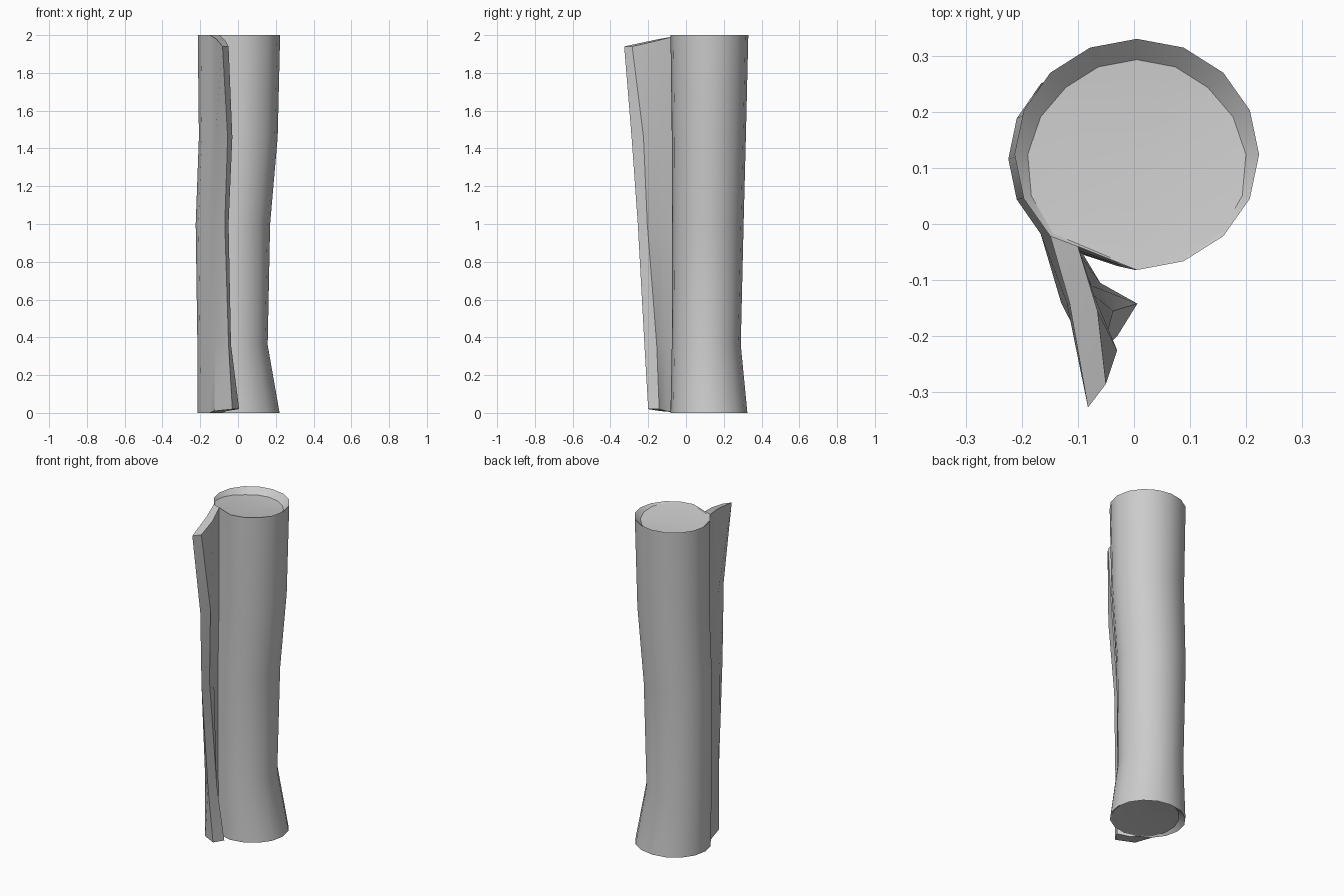
import bpy, bmesh
from math import sin, cos, radians

if "Cube" in bpy.data.objects:
    bpy.data.objects.remove(bpy.data.objects["Cube"])

# cross-sections: z, left, right, front, back, shoulder, flap tip outer, flap tip inner, flap mid, notch
LEVELS = [
    (0.00, -0.215, 0.220, -0.082, 0.325, (-.125, -.140), (-.030, -.200), (.006, -.142), (-.06, -.105), (-.09, -.055)),
    (0.36, -0.215, 0.157, -0.075, 0.290, (-.125, -.140), (-.050, -.220), (-.037, -.155), (-.075, -.11), (-.10, -.05)),
    (1.00, -0.224, 0.170, -0.073, 0.305, (-.130, -.140), (-.070, -.255), (-.050, -.205), (-.08, -.12), (-.105, -.045)),
    (1.46, -0.207, 0.210, -0.075, 0.317, (-.120, -.140), (-.055, -.288), (-.030, -.225), (-.07, -.13), (-.10, -.04)),
    (2.00, -0.213, 0.223, -0.082, 0.330, (-.115, -.140), (-.082, -.327), (-.050, -.285), (-.065, -.155), (-.10, -.04)),
]
ARC = 15                      # points on the round part, 22.5 degrees apart


def section(bm, level):
    z, xl, xr, yf, yb, *flap = level
    cx, cy, rx, ry = (xl + xr) / 2, (yf + yb) / 2, (xr - xl) / 2, (yb - yf) / 2
    ring = []
    for i in range(ARC):
        a = radians(-90 + 22.5 * i)
        ring.append(bm.verts.new((cx + rx * cos(a), cy + ry * sin(a), z)))
    # flap ends stop short of the log ends
    top, end = z > 1.9, z > 1.9 or z < 0.1
    drops = (.02, .06, .06, .03, 0) if top else (-.01, -.02, -.02, -.01, 0)
    for (x, y), d in zip(flap, drops):
        ring.append(bm.verts.new((x, y, z - d if end else z)))
    return ring


# shallow dished end with a sloped lip, deepest at the back
def end_cap(bm, ring, level, sign):
    z, xl, xr, yf, yb = level[:5]
    cx, cy = (xl + xr) / 2, (yf + yb) / 2
    body = ring[:ARC] + [ring[-1]]
    inner = []
    for v in body:
        t = min(1, max(0.06, (v.co.y - yf) / (yb - yf) * 1.2))
        k = 1 - 0.18 * t
        inner.append(bm.verts.new((cx + (v.co.x - cx) * k, cy + (v.co.y - cy) * k, z - sign * 0.035 * t)))
    hub = bm.verts.new((cx, cy, z - sign * 0.035))
    n = len(body)
    for i in range(n):
        j = (i + 1) % n
        bm.faces.new((body[i], body[j], inner[j], inner[i]))
        bm.faces.new((inner[i], inner[j], hub))
    last, s, to, ti, m, nt = ring[ARC - 1:]
    bm.faces.new((last, s, m, nt))
    bm.faces.new((s, to, ti, m))


# log with peeling flap
bm = bmesh.new()
rings = [section(bm, lv) for lv in LEVELS]
for a, b in zip(rings, rings[1:]):
    for i in range(len(a)):
        j = (i + 1) % len(a)
        bm.faces.new((a[i], a[j], b[j], b[i]))
end_cap(bm, rings[0], LEVELS[0], -1)
end_cap(bm, rings[-1], LEVELS[-1], 1)
bmesh.ops.recalc_face_normals(bm, faces=bm.faces)
mesh = bpy.data.meshes.new("peeling_log")
bm.to_mesh(mesh)
bm.free()
log = bpy.data.objects.new("peeling_log", mesh)
bpy.context.collection.objects.link(log)
bpy.context.view_layer.objects.active = log
log.select_set(True)
bpy.ops.object.shade_smooth_by_angle(angle=radians(32))
